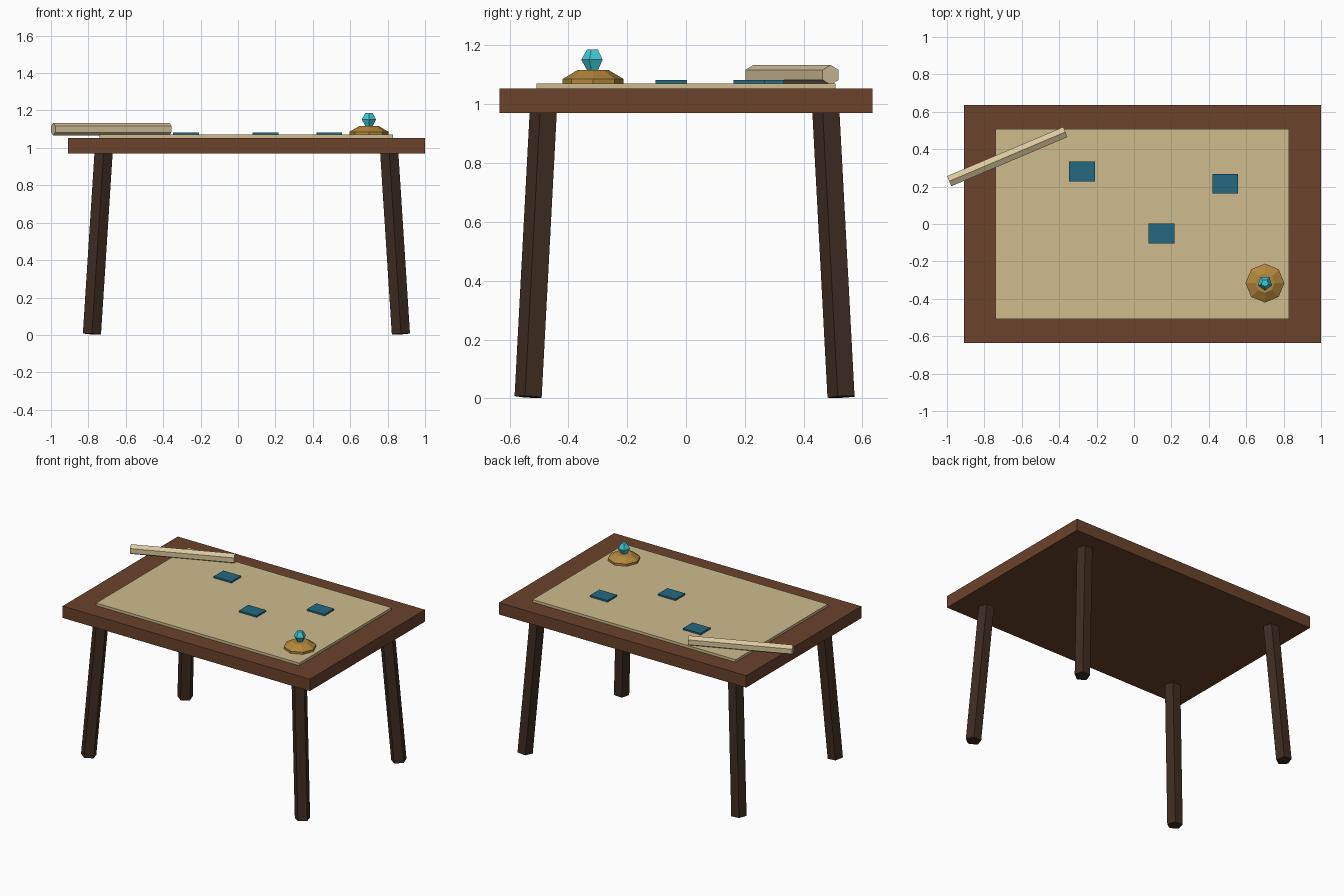
import bpy, bmesh, math
from mathutils import Vector

if "Cube" in bpy.data.objects:
    bpy.data.objects.remove(bpy.data.objects["Cube"])


def material(name, rgb):
    m = bpy.data.materials.new(name)
    m.diffuse_color = (*rgb, 1)
    m.use_nodes = True
    m.node_tree.nodes["Principled BSDF"].inputs["Base Color"].default_value = m.diffuse_color
    return m


WOOD = material("brown wood", (0.147, 0.054, 0.024))
DARK = material("dark wood", (0.047, 0.026, 0.016))
SHEET = material("parchment", (0.62, 0.50, 0.27))
PAPER = material("pale paper", (0.69, 0.57, 0.34))
TEAL = material("teal", (0.018, 0.141, 0.216))
GOLD = material("brass", (0.45, 0.24, 0.045))
CYAN = material("cyan crystal", (0.055, 0.60, 0.68))


def finish(name, bm, mat):
    bmesh.ops.recalc_face_normals(bm, faces=bm.faces)
    me = bpy.data.meshes.new(name)
    bm.to_mesh(me)
    bm.free()
    me.materials.append(mat)
    ob = bpy.data.objects.new(name, me)
    bpy.context.collection.objects.link(ob)
    return ob


def box(name, x, y, z0, z1, sx, sy, mat):
    bm = bmesh.new()
    bmesh.ops.create_cube(bm, size=1)
    for v in bm.verts:
        v.co = (x + v.co.x * sx, y + v.co.y * sy, (z0 + z1) / 2 + v.co.z * (z1 - z0))
    return finish(name, bm, mat)


def loft(name, sides, rings, mat, start=-math.pi / 2):
    """Faceted solid: rings are (centre, radius, u axis, v axis)."""
    bm = bmesh.new()
    loops = []
    for c, r, u, v in rings:
        angles = [start + 2 * math.pi * i / sides for i in range(sides)]
        loops.append([bm.verts.new(Vector(c) + r * (math.cos(a) * u + math.sin(a) * v))
                      for a in angles])
    for a, b in zip(loops, loops[1:]):
        for i in range(sides):
            j = (i + 1) % sides
            bm.faces.new((a[i], a[j], b[j], b[i]))
    bm.faces.new(loops[0])
    bm.faces.new(loops[-1])
    return finish(name, bm, mat)


X, Y, Z = Vector((1, 0, 0)), Vector((0, 1, 0)), Vector((0, 0, 1))
CX = 0.045  # table centre

# Table top and the sheet lying on it
box("table_top", CX, 0, 0.97, 1.053, 1.91, 1.27, WOOD)
box("map_sheet", CX, 0, 1.053, 1.071, 1.57, 1.016, SHEET)

# Splayed five-sided legs with ends square to their axis
for sx, nx in ((-1, "left"), (1, "right")):
    for sy, ny in ((-1, "front"), (1, "back")):
        foot = Vector((CX + sx * 0.826, sy * 0.532, 0.005))
        top = Vector((CX + sx * 0.763, sy * 0.48, 0.985))
        axis = (top - foot).normalized()
        u = (X - axis * X.dot(axis)).normalized()
        v = axis.cross(u)
        loft(f"leg_{ny}_{nx}", 5, [(foot, 0.051, u, v), (top, 0.051, u, v)], DARK)

# Rolled paper, six-sided, ridge upward
a, b = Vector((-0.988, 0.229, 1.1)), Vector((-0.367, 0.492, 1.1))
side = Z.cross(b - a).normalized()
loft("paper_roll", 6, [(a, 0.034, side, Z), (b, 0.034, side, Z)], PAPER)

# Small tiles on the sheet
for i, (x, y) in enumerate(((-0.278, 0.28), (0.147, -0.05), (0.487, 0.215))):
    box(f"tile_{i + 1}", x, y, 1.071, 1.082, 0.137, 0.106, TEAL)


# Brass base with a crystal on top
def lathe(name, sides, profile, mat):
    loft(name, sides, [((0.70, -0.316, z), r, X, Y) for r, z in profile], mat)


lathe("crystal_base", 8, [(0.104, 1.06), (0.104, 1.086), (0.052, 1.117)], GOLD)
lathe("crystal", 5, [(0.02, 1.115), (0.04, 1.152), (0.02, 1.187)], CYAN)
